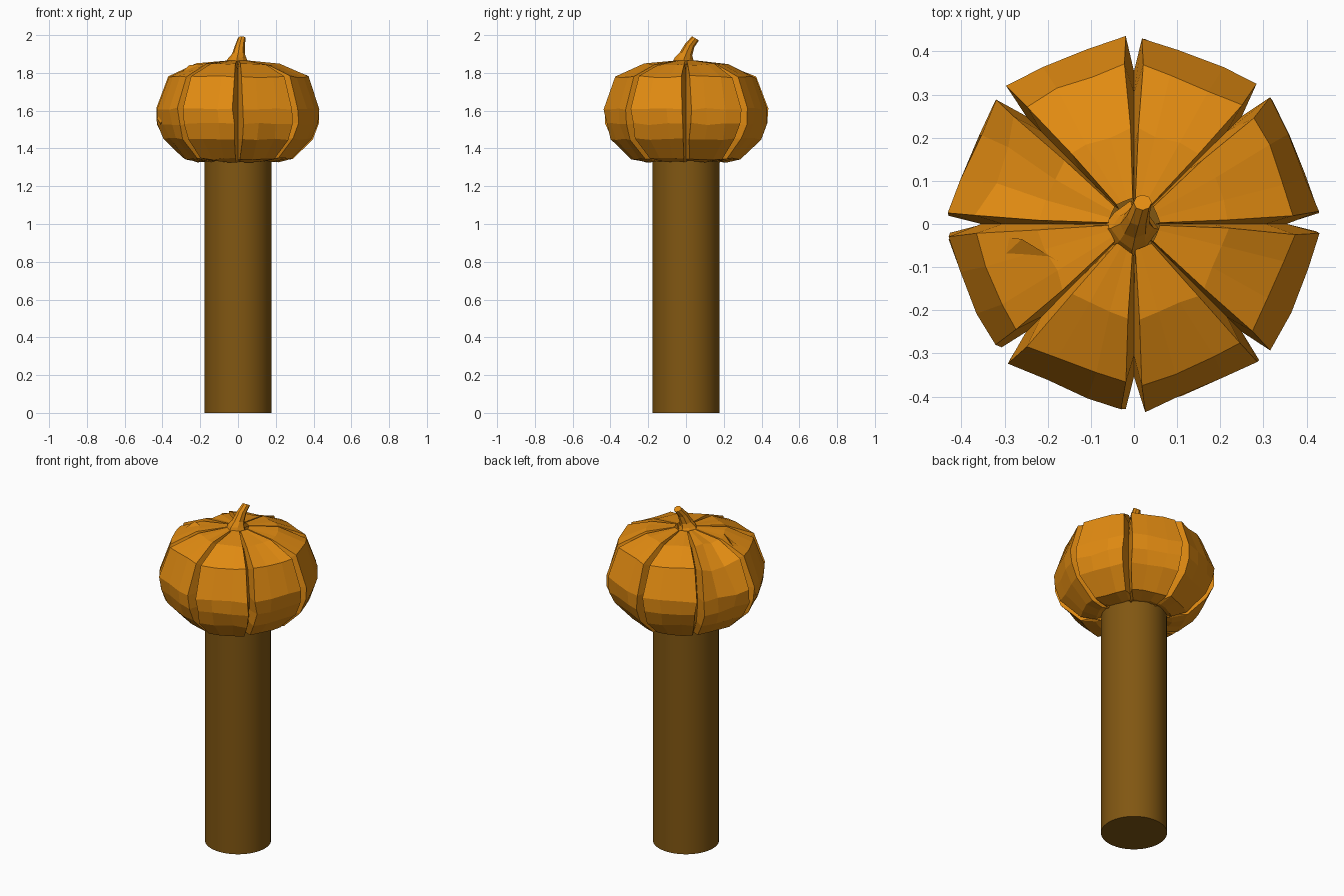
import bpy, bmesh, math, random
from mathutils import Vector

random.seed(4)
cube = bpy.data.objects.get("Cube")
if cube:
    bpy.data.objects.remove(cube, do_unlink=True)


def material(name, colour):
    m = bpy.data.materials.new(name)
    m.use_nodes = True
    m.diffuse_color = colour
    m.node_tree.nodes["Principled BSDF"].inputs["Base Color"].default_value = colour
    return m


def make_object(name, bm, mat):
    bmesh.ops.recalc_face_normals(bm, faces=bm.faces)
    mesh = bpy.data.meshes.new(name)
    bm.to_mesh(mesh)
    bm.free()
    mesh.materials.append(mat)
    ob = bpy.data.objects.new(name, mesh)
    bpy.context.collection.objects.link(ob)
    return ob


def jitter(amount):
    return random.uniform(-amount, amount)


def skin(bm, rows, closed=False):
    """Join rows of vertices with quads."""
    n = len(rows[0])
    for a, b in zip(rows, rows[1:]):
        for i in range(n if closed else n - 1):
            j = (i + 1) % n
            bm.faces.new((a[i], a[j], b[j], b[i]))


orange = material("pumpkin orange", (0.76, 0.26, 0.006, 1))
brown = material("pole brown", (0.22, 0.095, 0.006, 1))

# Round pole
bpy.ops.mesh.primitive_cylinder_add(vertices=48, radius=0.178, depth=1.37,
                                    location=(0, 0, 0.685))
pole = bpy.context.object
pole.name = "pole"
pole.data.materials.append(brown)
bpy.ops.object.shade_smooth_by_angle(angle=math.radians(30))

# Pumpkin: eight flat-faced lobes parted by deep grooves
profile = [(0.16, 1.345), (0.21, 1.33), (0.29, 1.345), (0.395, 1.45), (0.425, 1.53),
           (0.432, 1.61), (0.372, 1.78), (0.22, 1.845), (0.06, 1.865)]
section = [(-22.5, 0.82), (-19.5, 1.0), (-7, 0.96), (8, 0.965), (19.5, 1.0), (22.5, 0.82)]
bm = bmesh.new()
for lobe in range(8):
    centre = 22.5 + 45 * lobe
    rows = []
    for k, (r, z) in enumerate(profile):
        row = []
        inner = k in (0, len(profile) - 1)
        for offset, factor in section:
            groove = factor < 0.9
            wobble = 0 if groove or inner else 1
            a = math.radians(centre + offset + wobble * jitter(1.0))
            rad = r * factor + wobble * jitter(0.006)
            drop = 0.03 if groove and z > 1.7 else 0
            row.append(bm.verts.new((rad * math.cos(a), rad * math.sin(a),
                                     z - drop + wobble * jitter(0.006))))
        rows.append(row)
    if lobe == 3:
        # Dent in the left-hand back lobe
        for v in rows[6][2:4]:
            v.co.x *= 0.93
            v.co.z -= 0.03
    skin(bm, rows)
make_object("pumpkin", bm, orange)

# Broken shards of rind on the right-hand side
shards = {
    "side_shard": [(-0.43, -0.035, 1.56), (-0.41, -0.09, 1.53), (-0.38, -0.09, 1.62),
                   (-0.40, -0.03, 1.50), (-0.36, -0.05, 1.58)],
    "upper_shard": [(-0.32, -0.09, 1.78), (-0.17, -0.09, 1.85), (-0.26, -0.035, 1.84),
                    (-0.30, -0.03, 1.80), (-0.24, -0.06, 1.80)],
}
for name, points in shards.items():
    bm = bmesh.new()
    for p in points:
        bm.verts.new(p)
    bmesh.ops.convex_hull(bm, input=bm.verts)
    make_object(name, bm, orange)

# Faceted stem, flared at the foot and leaning back
path = [((-0.008, -0.012, 1.845), 0.066), ((-0.004, -0.01, 1.875), 0.05),
        ((0.002, 0.0, 1.90), 0.034), ((0.01, 0.02, 1.945), 0.026),
        ((0.02, 0.05, 1.983), 0.021)]
bm = bmesh.new()
rows = []
for k, (c, r) in enumerate(path):
    tilt = 0.55 * k / (len(path) - 1)
    row = []
    for i in range(8):
        a = math.tau * i / 8
        rad = r * (0.82 if i % 2 and k < 2 else 1)
        local = Vector((math.cos(a), math.sin(a) * math.cos(tilt),
                        -math.sin(a) * math.sin(tilt))) * rad
        row.append(bm.verts.new(Vector(c) + local))
    rows.append(row)
skin(bm, rows, closed=True)
bm.faces.new(rows[-1])
make_object("stem", bm, orange)
